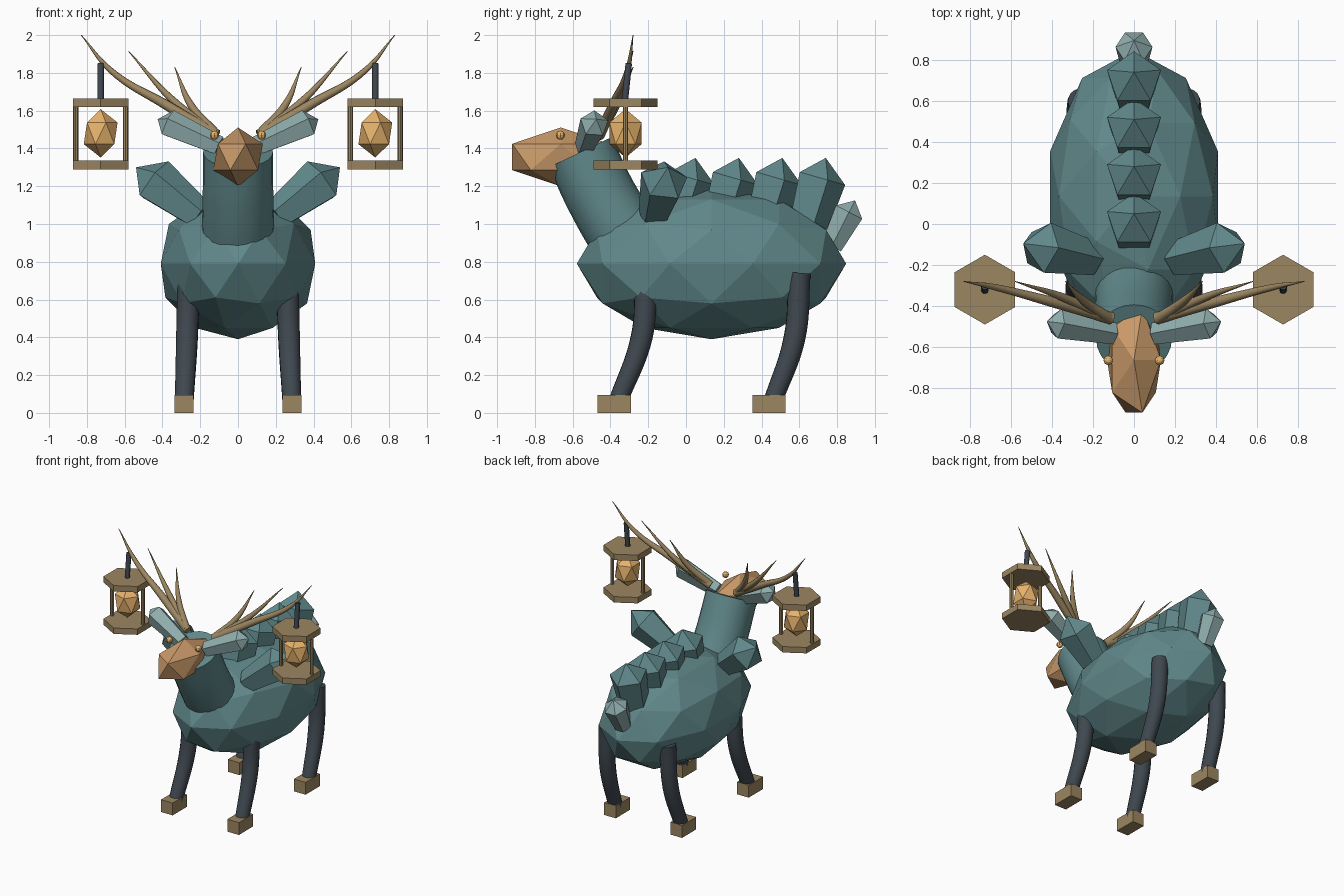
import bpy, bmesh, math
from mathutils import Vector, Matrix

if "Cube" in bpy.data.objects:
    bpy.data.objects.remove(bpy.data.objects["Cube"])


def material(name, rgb):
    m = bpy.data.materials.new(name)
    m.diffuse_color = (*rgb, 1)
    m.use_nodes = True
    m.node_tree.nodes["Principled BSDF"].inputs["Base Color"].default_value = m.diffuse_color
    return m


TEAL = material("teal", (0.12, 0.25, 0.26))
PALE = material("pale_teal", (0.28, 0.42, 0.42))
DARK = material("dark_slate", (0.05, 0.065, 0.08))
HORN = material("horn", (0.33, 0.24, 0.12))
FACE = material("face_tan", (0.58, 0.32, 0.14))
GLOW = material("glow_amber", (0.80, 0.45, 0.15))


def finish(name, mat):
    o = bpy.context.object
    o.name = name
    o.data.materials.clear()
    o.data.materials.append(mat)
    return o


def ico(name, loc, scale, sub, mat):
    bpy.ops.mesh.primitive_ico_sphere_add(subdivisions=sub, radius=1, location=loc)
    bpy.context.object.scale = scale
    return finish(name, mat)


def cyl(name, loc, r, h, n, mat):
    bpy.ops.mesh.primitive_cylinder_add(vertices=n, radius=r, depth=h, location=loc)
    return finish(name, mat)


def tube(name, pts, radii, mat, side=1, sides_res=6):
    """Smooth round tube through points with a radius at each one."""
    c = bpy.data.curves.new(name, 'CURVE')
    c.dimensions = '3D'
    c.bevel_depth = 1
    c.bevel_resolution = sides_res
    c.use_fill_caps = True
    s = c.splines.new('BEZIER')
    s.resolution_u = 10
    s.bezier_points.add(len(pts) - 1)
    for b, p, r in zip(s.bezier_points, pts, radii):
        b.co = (p[0] * side, p[1], p[2])
        b.radius = r
        b.handle_left_type = b.handle_right_type = 'AUTO'
    o = bpy.data.objects.new(name, c)
    bpy.context.collection.objects.link(o)
    bpy.ops.object.select_all(action='DESELECT')
    o.select_set(True)
    bpy.context.view_layer.objects.active = o
    bpy.ops.object.convert(target='MESH')
    bpy.ops.object.shade_smooth_by_angle(angle=math.radians(50))
    return finish(name, mat)


def crystal(name, base, tip, r0, r1, cap, mat, n=5, ref=(1, 0, 0), phase=90, side=1):
    """Flared prism from base with a pyramid cap of the given height."""
    base, tip = Vector(base), Vector(tip)
    axis = (tip - base).normalized()
    u = Vector(ref)
    u = (u - axis * u.dot(axis)).normalized()
    v = axis.cross(u)
    bm = bmesh.new()

    def ring(c, r):
        angles = [math.radians(phase) + math.tau * i / n for i in range(n)]
        return [bm.verts.new(c + r * (math.cos(a) * u + math.sin(a) * v)) for a in angles]

    low, high = ring(base, r0), ring(tip - axis * cap, r1)
    top = bm.verts.new(tip)
    bm.faces.new(low)
    for i in range(n):
        j = (i + 1) % n
        bm.faces.new((low[i], low[j], high[j], high[i]))
        bm.faces.new((high[i], high[j], top))
    bm.transform(Matrix.Diagonal((side, 1, 1, 1)))
    bmesh.ops.recalc_face_normals(bm, faces=bm.faces)
    me = bpy.data.meshes.new(name)
    bm.to_mesh(me)
    bm.free()
    me.materials.append(mat)
    bpy.context.collection.objects.link(bpy.data.objects.new(name, me))


# Body, neck and head
ico("body", (0, 0.135, 0.79), (0.43, 0.713, 0.40), 2, TEAL)
tube("neck", [(0, -0.27, 0.85), (0, -0.44, 1.13), (0, -0.56, 1.38)],
     [0.195, 0.187, 0.185], TEAL, sides_res=10)
ico("head", (0, -0.663, 1.355), (0.147, 0.302, 0.156), 1, FACE)

# Back spines and tail
for i in range(4):
    y = 0.05 + 0.23 * i
    crystal(f"back_spine_{i + 1}", (0, y - 0.10, 1.00), (0, y, 1.35), 0.115, 0.138, 0.11, TEAL)
crystal("tail", (0, 0.77, 0.88), (0, 0.895, 1.125), 0.065, 0.09, 0.07, PALE, n=6, phase=0)

for side, tag in ((1, "left"), (-1, "right")):
    # Eyes, ears and shoulder crystals
    bpy.ops.mesh.primitive_uv_sphere_add(segments=8, ring_count=6, radius=0.024,
                                         location=(0.125 * side, -0.665, 1.47))
    finish(f"eye_{tag}", GLOW)
    crystal(f"ear_{tag}", (0.10, -0.535, 1.41), (0.425, -0.475, 1.555), 0.055, 0.078, 0.06,
            PALE, ref=(0, 1, 0), side=side)
    crystal(f"shoulder_crystal_{tag}", (0.20, -0.17, 1.04), (0.54, -0.095, 1.30),
            0.085, 0.13, 0.12, TEAL, ref=(0, 1, 0), side=side)

    # Legs and hooves
    for part, leg, hoof_y in (
            ("front", [(0.262, -0.21, 0.68), (0.27, -0.235, 0.40), (0.285, -0.36, 0.06)], -0.38),
            ("hind", [(0.262, 0.60, 0.74), (0.27, 0.575, 0.40), (0.285, 0.46, 0.06)], 0.44)):
        tube(f"{part}_leg_{tag}", leg, [0.06, 0.058, 0.05], DARK, side)
        bpy.ops.mesh.primitive_cube_add(size=1, location=(0.285 * side, hoof_y, 0.048))
        bpy.context.object.scale = (0.10, 0.175, 0.096)
        finish(f"{part}_hoof_{tag}", HORN)

    # Antler branches
    tube(f"antler_main_{tag}", [(0.11, -0.46, 1.47), (0.38, -0.385, 1.63),
                                (0.67, -0.31, 1.81), (0.83, -0.28, 2.0)],
         [0.03, 0.026, 0.016, 0.002], HORN, side, 3)
    tube(f"antler_middle_{tag}", [(0.12, -0.46, 1.48), (0.34, -0.36, 1.65), (0.58, -0.28, 1.915)],
         [0.026, 0.02, 0.002], HORN, side, 3)
    tube(f"antler_inner_{tag}", [(0.12, -0.46, 1.48), (0.25, -0.37, 1.63), (0.335, -0.28, 1.83)],
         [0.026, 0.02, 0.002], HORN, side, 3)

    # Hanging lantern
    x, y = 0.727 * side, -0.32
    tube(f"lantern_hanger_{tag}", [(0.727, -0.325, 1.64), (0.727, -0.303, 1.85)],
         [0.018, 0.018], DARK, side, 3)
    for level, z in (("base", 1.312), ("roof", 1.642)):
        cyl(f"lantern_{level}_{tag}", (x, y, z), 0.17, 0.046, 6, HORN)
    for k in (-1, 1):
        cyl(f"lantern_post_{tag}", (x + 0.132 * k, y, 1.477), 0.014, 0.30, 8, HORN)
    ico(f"lantern_gem_{tag}", (x, y, 1.48), (0.10, 0.10, 0.128), 1, GLOW)
